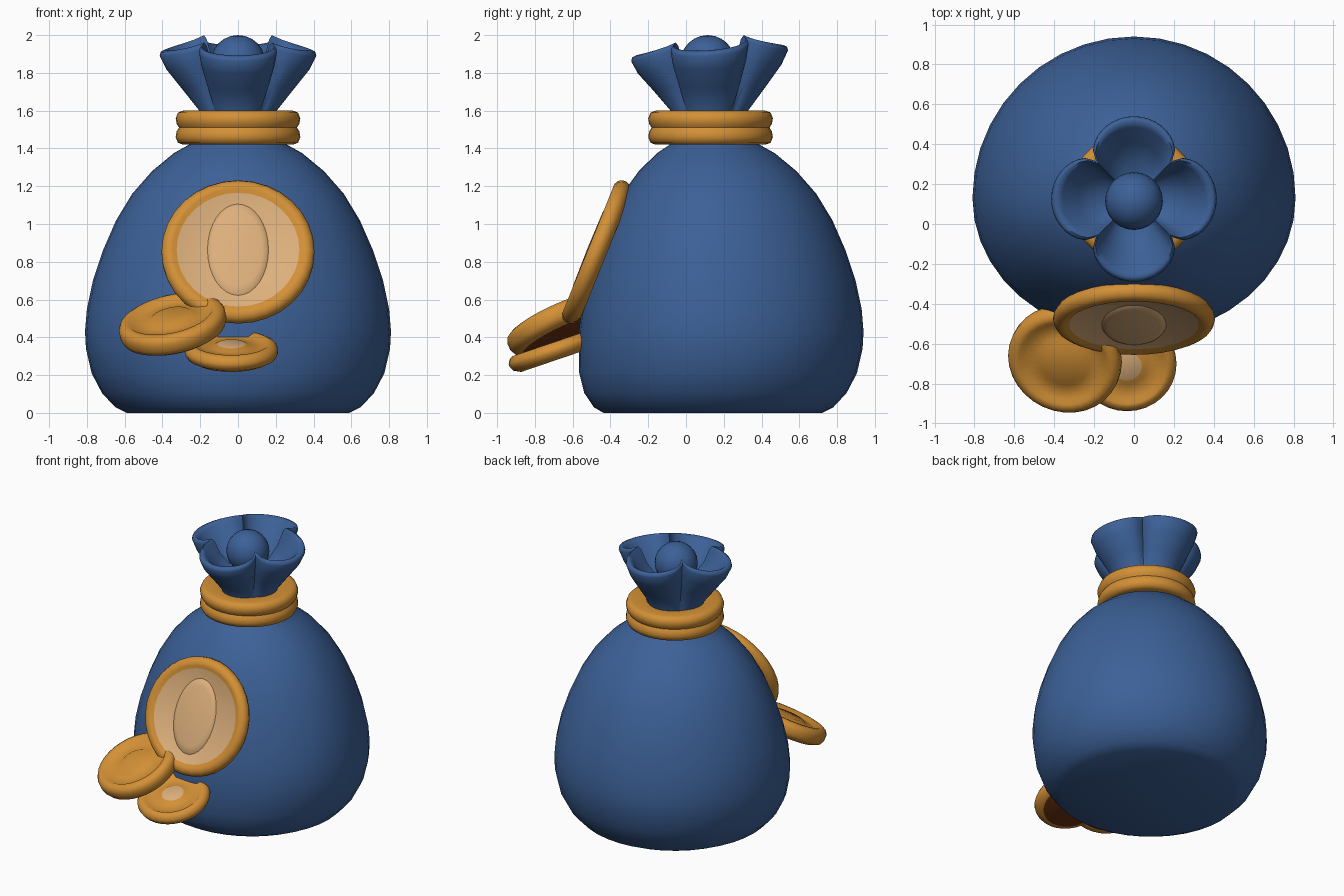
import bpy, bmesh, math
from mathutils import Vector, Matrix

if "Cube" in bpy.data.objects:
    bpy.data.objects.remove(bpy.data.objects["Cube"])


def mat(name, rgb):
    m = bpy.data.materials.new(name)
    m.diffuse_color = (*rgb, 1)
    m.use_nodes = True
    m.node_tree.nodes["Principled BSDF"].inputs["Base Color"].default_value = m.diffuse_color
    return m


BLUE = mat("blue cloth", (0.045, 0.118, 0.31))
GOLD = mat("gold", (0.65, 0.28, 0.037))
TAN = mat("pale gold", (0.72, 0.43, 0.2))
BROWN = mat("dark brown", (0.14, 0.03, 0.005))
CY = 0.13  # bag axis in y


def lathe(name, profile, segs, mats, bands=None, matrix=None, warp=None, angle=50, closed=False):
    """Revolve (radius, height) points; bands gives a material index per band."""
    bm = bmesh.new()
    rings = []
    for r, h in profile:
        n = 1 if r == 0 else segs
        ring = []
        for i in range(n):
            a = 2 * math.pi * i / segs
            p = Vector((r * math.cos(a), r * math.sin(a), h))
            if warp:
                p = warp(p, a)
            ring.append(bm.verts.new(matrix @ p if matrix else p))
        rings.append(ring)
    pairs = list(zip(rings, rings[1:]))
    if closed:
        pairs.append((rings[-1], rings[0]))
    for b, (lo, hi) in enumerate(pairs):
        for i in range(segs):
            j = (i + 1) % segs
            vs = [lo[i % len(lo)], lo[j % len(lo)], hi[j % len(hi)], hi[i % len(hi)]]
            f = bm.faces.new(list(dict.fromkeys(vs)))
            f.material_index = bands[b] if bands else 0
    bmesh.ops.recalc_face_normals(bm, faces=bm.faces)
    me = bpy.data.meshes.new(name)
    bm.to_mesh(me)
    bm.free()
    for m in mats:
        me.materials.append(m)
    ob = bpy.data.objects.new(name, me)
    bpy.context.collection.objects.link(ob)
    bpy.ops.object.select_all(action='DESELECT')
    ob.select_set(True)
    bpy.context.view_layer.objects.active = ob
    bpy.ops.object.shade_smooth_by_angle(angle=math.radians(angle))
    return ob


def frame(center, normal):
    q = Vector(normal).normalized().to_track_quat('Z', 'Y')
    return Matrix.Translation(center) @ q.to_matrix().to_4x4()


# Bag body: round at the back, flattened towards the front
def flatten(p, a):
    if p.y < 0:
        t = min(p.z / 0.3, 1)
        k = 0.96 - 0.09 * t - 0.035 * max(0, min((p.z - 0.3) / 0.5, 1))
        p.y *= k
    return p


body = [(0, 0), (0.59, 0), (0.65, 0.03), (0.72, 0.105), (0.775, 0.21), (0.805, 0.34),
        (0.81, 0.43), (0.80, 0.55), (0.768, 0.70), (0.715, 0.86), (0.645, 1.02),
        (0.56, 1.16), (0.455, 1.28), (0.34, 1.375), (0.25, 1.425), (0.2, 1.5), (0, 1.5)]
lathe("bag_body", body, 40, [BLUE], matrix=Matrix.Translation((0, CY, 0)), warp=flatten)

# Neck band with two rolls
band = [(0.19, 1.42), (0.29, 1.42), (0.318, 1.43), (0.33, 1.46), (0.325, 1.49), (0.312, 1.51),
        (0.325, 1.53), (0.33, 1.56), (0.318, 1.59), (0.29, 1.6), (0.19, 1.59)]
lathe("neck_band", band, 36, [GOLD], matrix=Matrix.Translation((0, CY, 0)), closed=True)


# Ruffled mouth with four lobes
def ruffle(p, a):
    gap = 1 - abs(math.cos(2 * a)) ** 0.6
    u = max(0, min((p.z - 1.56) / 0.3, 1))
    k = 1 - gap * (0.12 + 0.23 * u)
    return Vector((p.x * k, p.y * k, p.z + u * (0.06 * gap + 0.07 * p.y)))


mouth = [(0, 1.5), (0.2, 1.5), (0.205, 1.6), (0.3, 1.72), (0.38, 1.82), (0.415, 1.89),
         (0.41, 1.91), (0.39, 1.92), (0.36, 1.9), (0.28, 1.81), (0.18, 1.74), (0, 1.72)]
lathe("ruffled_mouth", mouth, 72, [BLUE], matrix=Matrix.Translation((0, CY - 0.005, 0)),
      warp=ruffle, angle=70)

# Ball in the mouth
ball = [(0.145 * math.sin(math.pi * i / 12) if 0 < i < 12 else 0,
         1.855 - 0.145 * math.cos(math.pi * i / 12)) for i in range(13)]
lathe("mouth_ball", ball, 24, [BLUE], matrix=Matrix.Translation((0, CY - 0.015, 0)))


# Coins: rounded disc with raised rim and sunken face
def coin(name, center, normal, r, t, rim, depth, face, back, boss_r=0.0, boss_mat=0):
    prof = [(0, -t), (r - 0.05, -t), (r - 0.012, -t + 0.02), (r, -t + 0.045), (r, t - 0.035),
            (r - 0.012, t - 0.012), (r - 0.035, t), (r - rim + 0.02, t), (r - rim, t - depth)]
    bands = [back] + [0] * 7
    if boss_r:
        prof += [(boss_r, t - depth), (boss_r - 0.025, t - 0.004)]
        bands += [face, face]
    prof.append((0, t - depth if not boss_r else t - 0.008))
    bands.append(boss_mat if boss_r else face)
    return lathe(name, prof, 32, [GOLD, TAN, BROWN], bands, frame(center, normal))


tilt = math.radians(22)
big_n = (0, -math.cos(tilt), math.sin(tilt))
coin("large_coin", (0, -0.471, 0.85), big_n, 0.405, 0.05, 0.08, 0.013, 1, 0)
coin("left_coin", (-0.345, -0.675, 0.465), (-0.22, -0.47, 1), 0.287, 0.06, 0.08, 0.02, 0, 2, 0.13, 0)
coin("lower_coin", (-0.035, -0.70, 0.325), (0, -0.34, 1), 0.248, 0.047, 0.07, 0.018, 0, 2, 0.1, 1)

# Plain raised oval emblem on the large coin
m = frame((0, -0.471, 0.85), big_n) @ Matrix.Diagonal((0.62, 1, 1, 1))
lathe("large_coin_emblem", [(0, 0.03), (0.27, 0.03), (0.25, 0.045), (0.21, 0.052), (0, 0.055)],
      32, [TAN], matrix=m)
